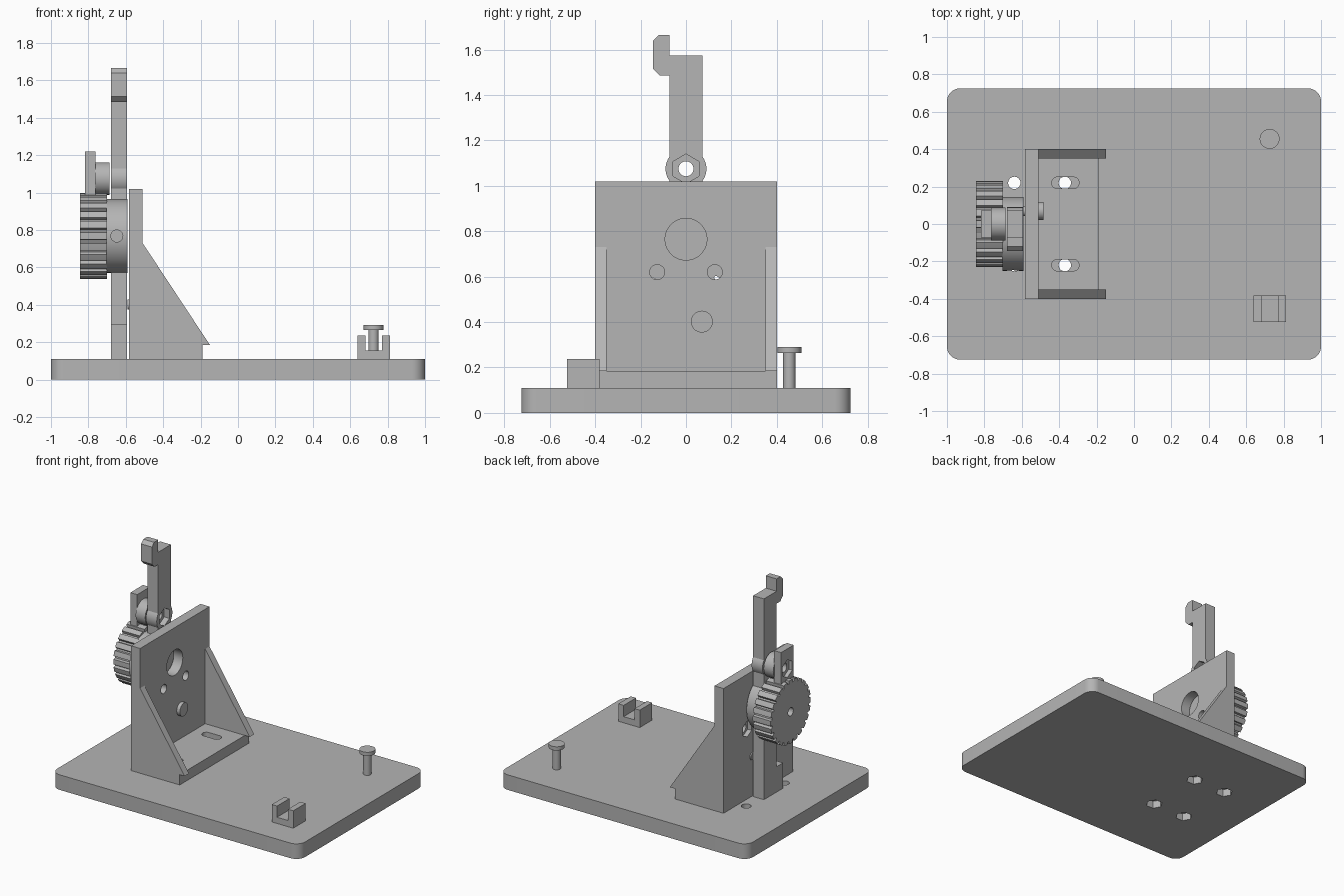
import bpy
import bmesh
from math import pi, cos, sin, radians
from mathutils import Vector

cube = bpy.data.objects.get("Cube")
if cube:
    bpy.data.objects.remove(cube, do_unlink=True)

grey = bpy.data.materials.new("plain_grey")
grey.use_nodes = True
COLOUR = (0.46, 0.46, 0.46, 1)
grey.diffuse_color = COLOUR
grey.node_tree.nodes["Principled BSDF"].inputs["Base Color"].default_value = COLOUR

# Profile planes: x -> (y, z), y -> (x, z), z -> (x, y)
PLACE = {"x": lambda u, v, d: Vector((d, u, v)),
         "y": lambda u, v, d: Vector((u, d, v)),
         "z": lambda u, v, d: Vector((u, v, d))}


def prism(name, points, axis, low, high):
    """Extrude a closed profile along an axis."""
    bm = bmesh.new()
    face = bm.faces.new([bm.verts.new(PLACE[axis](u, v, low)) for u, v in points])
    new = bmesh.ops.extrude_face_region(bm, geom=[face])["geom"]
    shift = PLACE[axis](0, 0, high - low)
    bmesh.ops.translate(bm, vec=shift, verts=[g for g in new if isinstance(g, bmesh.types.BMVert)])
    bmesh.ops.recalc_face_normals(bm, faces=bm.faces)
    mesh = bpy.data.meshes.new(name)
    bm.to_mesh(mesh)
    bm.free()
    obj = bpy.data.objects.new(name, mesh)
    bpy.context.collection.objects.link(obj)
    mesh.materials.append(grey)
    return obj


def ring(u, v, r, n=48, turn=0.0):
    return [(u + r * cos(turn + 2 * pi * i / n), v + r * sin(turn + 2 * pi * i / n)) for i in range(n)]


def rect(u0, u1, v0, v1):
    return [(u0, v0), (u1, v0), (u1, v1), (u0, v1)]


def rounded(u, v, half_u, half_v, r, steps=8):
    pts = []
    for k, (su, sv) in enumerate([(1, 1), (-1, 1), (-1, -1), (1, -1)]):
        for i in range(steps + 1):
            a = (k + i / steps) * pi / 2
            pts.append((u + su * (half_u - r) + r * cos(a), v + sv * (half_v - r) + r * sin(a)))
    return pts


def combine(target, tool, operation):
    mod = target.modifiers.new(operation, "BOOLEAN")
    mod.operation, mod.solver, mod.object = operation, "EXACT", tool
    bpy.context.view_layer.objects.active = target
    bpy.ops.object.modifier_apply(modifier=mod.name)
    bpy.data.objects.remove(tool, do_unlink=True)


def cut(target, points, axis, low, high):
    combine(target, prism("cutter", points, axis, low, high), "DIFFERENCE")


def add(target, points, axis, low, high):
    combine(target, prism("addition", points, axis, low, high), "UNION")


BOLT = 0.033
SIDES = (-1, 1)

# Base plate with four bolt holes and hex nut pockets underneath
base = prism("base_plate", rounded(0, 0, 1.0, 0.725, 0.07), "z", 0, 0.11)
for x in (-0.64, -0.37):
    for s in SIDES:
        cut(base, ring(x, s * 0.22, BOLT, 24), "z", -0.1, 0.2)
        cut(base, ring(x, s * 0.22, 0.058, 6), "z", -0.1, 0.055)

# Upright bracket: L profile, side gussets, slots and holes
bracket = prism("bracket", [(-0.583, 0.11), (-0.19, 0.11), (-0.19, 0.185), (-0.51, 0.185),
                            (-0.51, 1.02), (-0.583, 1.02)], "y", -0.4, 0.4)
for s in SIDES:
    low, high = sorted((s * 0.4, s * 0.35))
    add(bracket, [(-0.55, 0.15), (-0.19, 0.15), (-0.19, 0.185), (-0.15, 0.185),
                  (-0.51, 0.73), (-0.55, 0.73)], "y", low, high)
for s in SIDES:
    cut(bracket, rounded(-0.367, s * 0.22, 0.073, 0.031, 0.0305), "z", 0, 0.3)
    cut(bracket, ring(s * 0.127, 0.62, BOLT, 24), "x", -0.7, -0.4)
    cut(bracket, ring(s * 0.127, 0.62, 0.058, 6, pi / 2), "x", -0.7, -0.55)
cut(bracket, ring(0, 0.765, 0.092), "x", -0.7, -0.4)

# Stop pin through the bracket
stop_head = prism("stop_pin_head", ring(0.07, 0.402, 0.048), "x", -0.512, -0.485)
stop_shank = prism("stop_pin_shank", ring(0.07, 0.402, 0.027, 24), "x", -0.592, -0.5)

# Lever arm with hooked top, pivot boss and foot
lever = prism("lever_arm", [(-0.073, 0.11), (0.073, 0.11), (0.073, 1.575), (-0.073, 1.575),
                            (-0.073, 1.665), (-0.12, 1.665), (-0.145, 1.64), (-0.145, 1.515),
                            (-0.115, 1.485), (-0.073, 1.485)], "x", -0.68, -0.593)
add(lever, ring(0, 1.075, 0.09), "x", -0.68, -0.593)
add(lever, rect(-0.148, 0, 0.11, 0.295), "x", -0.68, -0.593)
cut(lever, ring(0, 1.075, BOLT, 24), "x", -0.8, -0.5)
cut(lever, ring(0, 1.075, 0.065, 6, pi / 2), "x", -0.635, -0.5)

# Follower roller and its square end plate
roller = prism("follower_roller", ring(0, 1.075, 0.087), "x", -0.765, -0.688)
cut(roller, ring(0, 1.075, BOLT, 24), "x", -0.9, -0.5)
end_plate = prism("follower_plate", rect(-0.073, 0.073, 0.985, 1.22), "x", -0.818, -0.763)
cut(end_plate, ring(0, 1.075, BOLT, 24), "x", -0.9, -0.7)
cut(end_plate, ring(0, 1.075, 0.065, 6, pi / 2), "x", -0.9, -0.79)

# Eccentric cam with set-screw hole
cam = prism("eccentric_cam", ring(-0.053, 0.768, 0.197, 64), "x", -0.703, -0.59)
cut(cam, ring(-0.648, 0.768, 0.032, 24), "y", -0.4, -0.06)

# Toothed hand wheel
TEETH = 24
tooth = []
for i in range(TEETH):
    for part, r in ((-0.31, 0.231), (0, 0.231), (0.31, 0.231), (0.4, 0.21), (0.6, 0.21)):
        a = 2 * pi * (i + part) / TEETH
        tooth.append((r * cos(a), 0.768 + r * sin(a)))
wheel = prism("toothed_wheel", tooth, "x", -0.845, -0.7)
cut(wheel, ring(0, 0.768, 0.03, 24), "x", -0.9, -0.74)

# Locating pin on the base
pin = prism("locating_pin", ring(0.725, 0.455, 0.027, 32), "z", 0.105, 0.27)
pin_head = prism("locating_pin_head", ring(0.725, 0.455, 0.053), "z", 0.264, 0.291)

# Slotted rest block on the base
rest = prism("rest_block", [(0.64, 0.11), (0.813, 0.11), (0.813, 0.237), (0.77, 0.237), (0.77, 0.155),
                            (0.682, 0.155), (0.682, 0.237), (0.64, 0.237)], "y", -0.524, -0.381)

# Smooth round walls, keep sharp edges
bpy.ops.object.select_all(action="DESELECT")
for obj in (base, bracket, stop_head, stop_shank, lever, roller, end_plate, cam, wheel, pin, pin_head, rest):
    obj.select_set(True)
bpy.context.view_layer.objects.active = base
bpy.ops.object.shade_smooth_by_angle(angle=radians(25))
